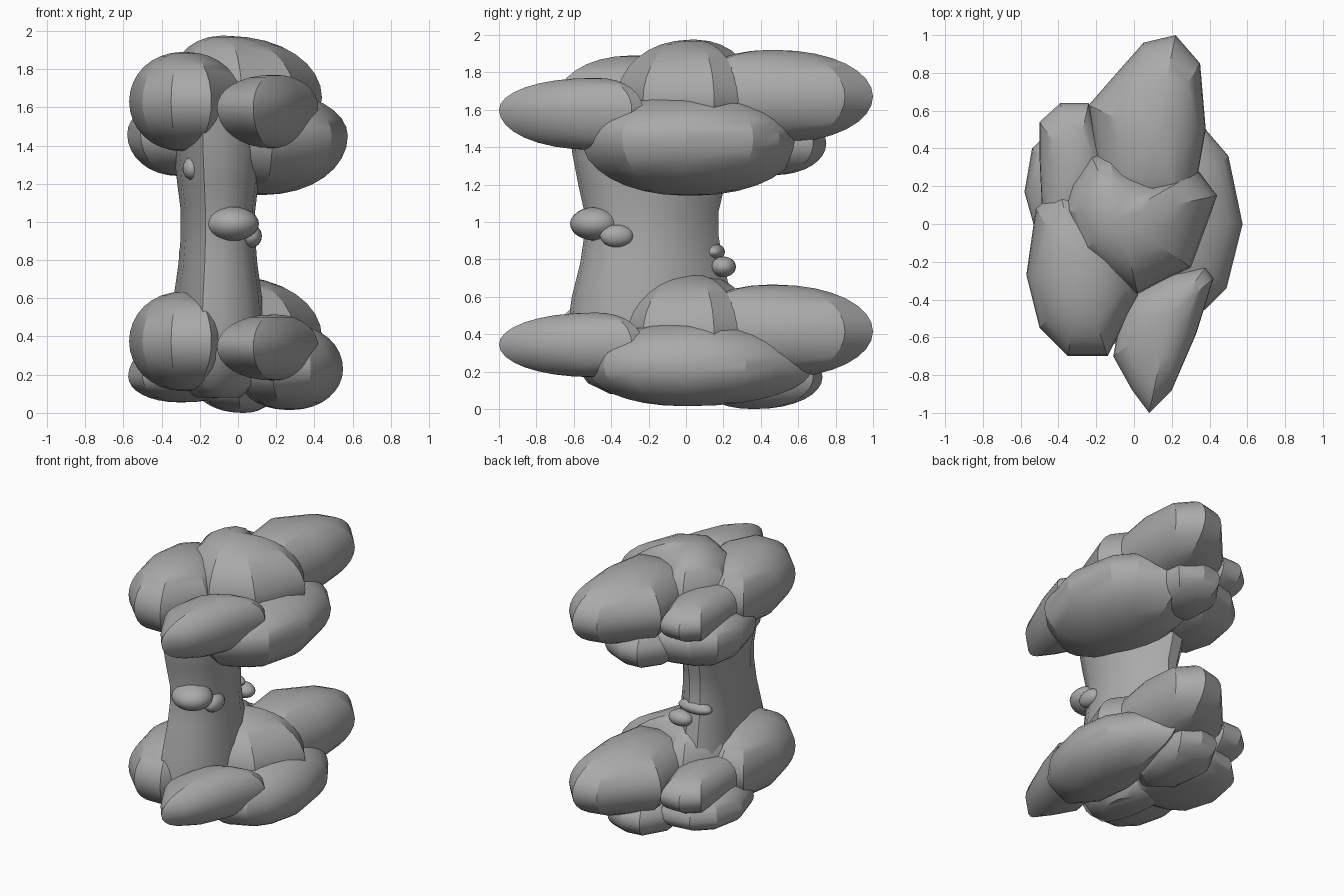
import bpy, bmesh, math

if "Cube" in bpy.data.objects:
    bpy.data.objects.remove(bpy.data.objects["Cube"])

grey = bpy.data.materials.new("plain_grey")
COLOUR = (0.4, 0.4, 0.4, 1)
grey.use_nodes = True
grey.diffuse_color = COLOUR
grey.node_tree.nodes["Principled BSDF"].inputs["Base Color"].default_value = COLOUR


def finish(bm, name, angle):
    bmesh.ops.recalc_face_normals(bm, faces=bm.faces)
    mesh = bpy.data.meshes.new(name)
    bm.to_mesh(mesh)
    bm.free()
    obj = bpy.data.objects.new(name, mesh)
    bpy.context.collection.objects.link(obj)
    mesh.materials.append(grey)
    bpy.ops.object.select_all(action='DESELECT')
    obj.select_set(True)
    bpy.context.view_layer.objects.active = obj
    bpy.ops.object.shade_smooth_by_angle(angle=math.radians(angle))


def loft(name, outline, centre, levels, angle):
    """Stack scaled copies of a plan outline; levels hold (scale, height)."""
    bm = bmesh.new()
    cx, cy = centre
    rings = [[bm.verts.new((cx + (x - cx) * s, cy + (y - cy) * s, z))
              for x, y in outline] for s, z in levels]
    n = len(outline)
    for low, high in zip(rings, rings[1:]):
        for i in range(n):
            j = (i + 1) % n
            bm.faces.new((low[i], low[j], high[j], high[i]))
    bm.faces.new(rings[0])
    bm.faces.new(rings[-1])
    finish(bm, name, angle)


def lobe(name, outline, centre, bottom, middle, top, steps=16):
    """Rounded lobe: elliptical side profile on an angular plan outline."""
    levels = []
    for k in range(steps + 1):
        a = math.pi * (k / steps - 0.5) * 0.985
        half = (top - middle) if a > 0 else (middle - bottom)
        levels.append((math.cos(a) ** 0.92, middle + half * math.sin(a)))
    loft(name, outline, centre, levels, 24)


# Plan outlines shared by the upper and lower clusters
crown = [(-.38, .07), (-.34, .22), (-.23, .37), (-.13, .38), (.0, .30), (.16, .24), (.34, .28),
         (.44, .15), (.37, -.04), (.30, -.23), (.15, -.30), (.02, -.37), (-.12, -.30), (-.30, -.18)]
back = [(.22, 1.0), (.05, .96), (-.10, .79), (-.24, .63), (-.21, .40), (-.18, .12),
        (.05, .0), (.3, .05), (.38, .5), (.35, .85)]
side = [(-.57, -.27), (-.52, .08), (-.40, .20), (-.2, .15), (-.02, -.1), (.02, -.38),
        (-.14, -.70), (-.35, -.70), (-.50, -.55)]
prow = [(.08, -1.0), (-.01, -.88), (-.11, -.70), (-.07, -.48), (.02, -.36), (.2, -.26),
        (.38, -.23), (.42, -.29), (.33, -.58), (.2, -.88)]
corner = [(-.5, .35), (-.5, .54), (-.39, .64), (-.24, .64), (-.15, .4), (-.15, .1),
          (-.32, -.08), (-.48, -.07)]

for tag, drop, prow_base in (("upper", 0, 1.385), ("lower", 1.255, .17)):
    lobe(tag + "_crown", crown, (-.08, .04), 1.42 - drop, 1.65 - drop, 1.975 - drop)
    lobe(tag + "_back_lobe", back, (.11, .46), 1.42 - drop, 1.67 - drop, 1.92 - drop)
    lobe(tag + "_side_lobe", side, (-.28, -.28), 1.37 - drop, 1.63 - drop, 1.89 - drop)
    lobe(tag + "_prow_lobe", prow, (.19, -.48), prow_base, 1.60 - drop, 1.77 - drop)
    lobe(tag + "_corner_lobe", corner, (-.32, .28), 1.47 - drop, 1.63 - drop, 1.78 - drop)

# Under-lobes differ between the clusters
lobe("upper_flank", [(.575, 0), (.5, .36), (.38, .5), (.12, .62), (-.18, .42), (-.25, -.02),
                     (-.1, -.40), (.18, -.56), (.38, -.45), (.49, -.34)],
     (.11, .02), 1.14, 1.45, 1.69)
lobe("upper_outer_knob", [(-.58, .17), (-.54, .40), (-.4, .53), (-.15, .6), (.1, .4),
                          (.08, -.05), (-.15, -.18), (-.35, -.16), (-.51, -.08)],
     (-.3, .2), 1.24, 1.46, 1.64)
lobe("upper_rear_knob", [(.22, .5), (.18, .68), (.02, .75), (-.12, .74), (-.25, .55),
                         (-.25, .3), (.0, .2), (.2, .3)],
     (-.02, .46), 1.25, 1.42, 1.58)
lobe("lower_flank", [(.55, 0), (.5, .32), (.38, .5), (.2, .68), (.05, .45), (-.02, 0),
                     (.02, -.35), (.18, -.53), (.38, -.44), (.48, -.3)],
     (.27, 0), .015, .23, .46)
lobe("lower_outer_knob", [(-.575, .17), (-.53, .40), (-.4, .53), (-.18, .56), (.05, .35),
                          (.0, -.1), (-.2, -.18), (-.37, -.15), (-.5, -.07)],
     (-.3, .18), .055, .19, .38)
lobe("lower_rear_knob", [(.22, .5), (.16, .68), (.02, .73), (-.12, .71), (-.24, .5),
                         (-.2, .2), (.0, .05), (.2, .2)],
     (.03, .36), .0, .17, .34)

# Waisted stem with one sharp front ridge
stem = [(-.17, -.545), (-.08, -.53), (.02, -.47), (.075, -.36), (.09, -.22), (.075, -.1),
        (.01, .02), (-.07, .12), (-.15, .175), (-.23, .165), (-.285, .1), (-.3, -.05),
        (-.275, -.25), (-.23, -.42)]
loft("stem", stem, (-.1, -.2),
     [(.6, .08), (.95, .14), (1.3, .32), (1.25, .45), (1.19, .6), (1.06, .78), (1.0, .92), (1.0, 1.06),
      (1.09, 1.2), (1.19, 1.38), (1.2, 1.6)], 40)

# Small buds on the stem
buds = [("front_bud", (-.03, -.485, .99), (.14, .135, .09)),
        ("front_small_bud", (.07, -.37, .925), (.055, .09, .06)),
        ("rear_bud", (-.1, .2, .76), (.09, .067, .055)),
        ("rear_small_bud", (-.18, .148, .84), (.13, .06, .045)),
        ("ridge_bud", (-.24, -.42, 1.28), (.05, .07, .06))]
for name, place, size in buds:
    bm = bmesh.new()
    bmesh.ops.create_uvsphere(bm, u_segments=20, v_segments=12, radius=1)
    bmesh.ops.scale(bm, vec=size, verts=bm.verts)
    bmesh.ops.translate(bm, vec=place, verts=bm.verts)
    finish(bm, name, 60)
